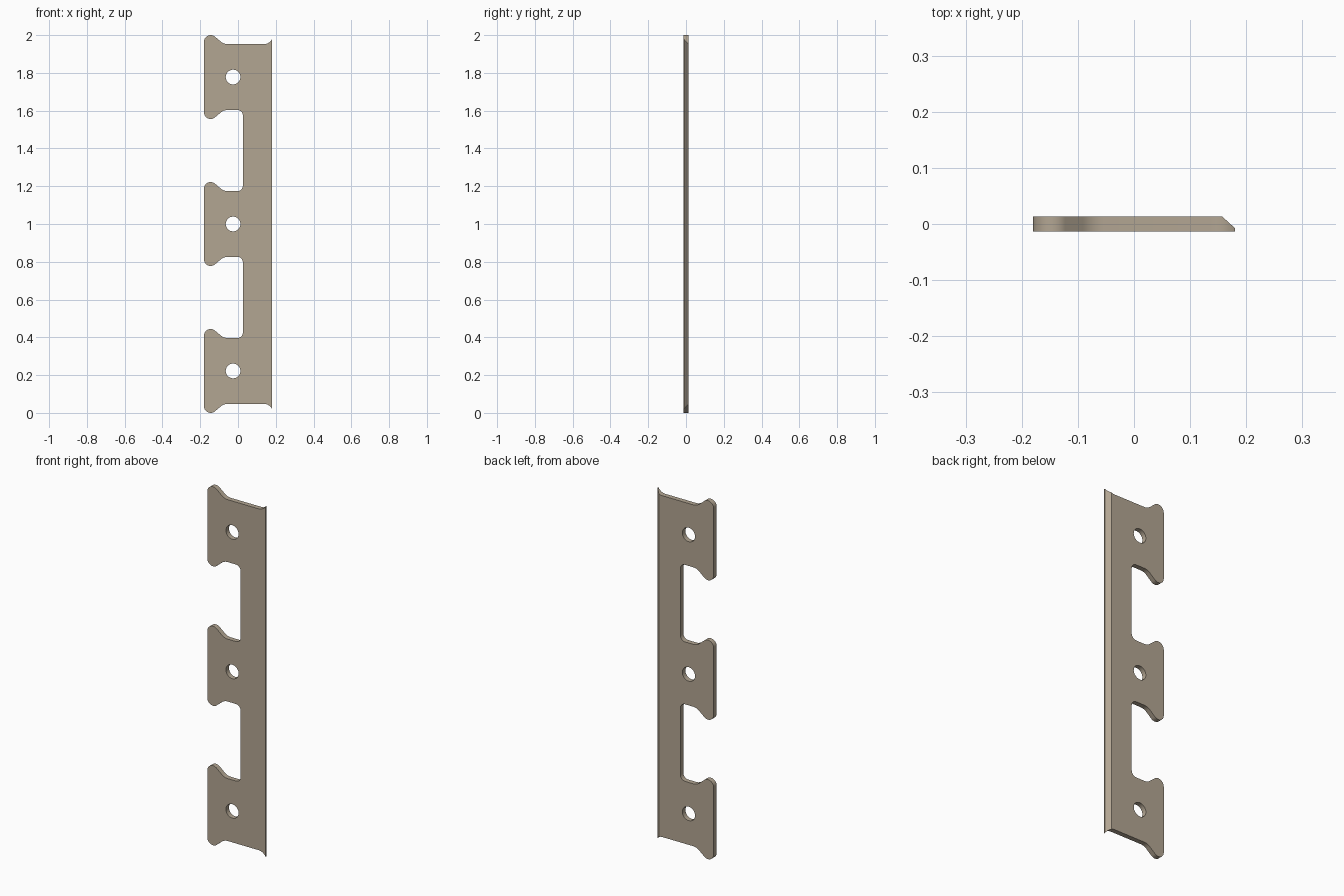
import bpy, bmesh, math
from mathutils import Vector

if "Cube" in bpy.data.objects:
    bpy.data.objects.remove(bpy.data.objects["Cube"])

T = 0.0135          # half thickness
PITCH = 0.778       # spacing of the tabs
TOP = 0.174         # tab centre to flat edge
HORN = 0.222        # tab centre to horn tip
HOLE_X, HOLE_R = -0.026, 0.039


def fillet(points, steps=8):
    """Round each (x, z, radius) corner of a closed polygon."""
    out, n = [], len(points)
    for i, (x, z, r) in enumerate(points):
        p = Vector((x, z))
        if r == 0:
            out.append(p)
            continue
        a = (Vector(points[i - 1][:2]) - p).normalized()
        b = (Vector(points[(i + 1) % n][:2]) - p).normalized()
        half = a.angle(b) / 2
        centre = p + (a + b).normalized() * r / math.sin(half)
        start = p + a * r / math.tan(half) - centre
        end = p + b * r / math.tan(half) - centre
        sweep = start.angle_signed(end)
        for k in range(steps + 1):
            t = -sweep * k / steps
            c, s = math.cos(t), math.sin(t)
            out.append(centre + Vector((start.x * c - start.y * s, start.x * s + start.y * c)))
    return out


def horn(c, s):
    """Horn corners from the outer edge inward; s is +1 up or -1 down."""
    return [(-0.18, c + s * HORN, 0.035), (-0.132, c + s * HORN, 0.035),
            (-0.075, c + s * TOP, 0.06)]


def flare(s):
    """Concave flare at the bevelled edge, running outward."""
    r, a = 0.05, math.radians(61)
    return [(0.18 - r * math.sin(a) + r * math.sin(a * k / 8),
             1 + s * (PITCH + TOP + r * (1 - math.cos(a * k / 8))), 0) for k in range(9)]


# Outline: three horned tabs joined by a spine, walked upward on the left
outline = []
for i in range(3):
    c = 1 + (i - 1) * PITCH
    if i > 0:
        outline.append((0.026, c - TOP, 0.03))
    outline += horn(c, -1)[::-1] + horn(c, 1)
    if i < 2:
        outline.append((0.026, c + TOP, 0.03))
outline += flare(1) + flare(-1)[::-1]

bm = bmesh.new()


def loop(pts):
    vs = [bm.verts.new((p[0], -T, p[1])) for p in pts]
    return [bm.edges.new((v, vs[(i + 1) % len(vs)])) for i, v in enumerate(vs)]


# Flat plate with three round holes
edges = loop(fillet(outline))
for i in range(3):
    edges += loop([(HOLE_X + HOLE_R * math.cos(k * math.tau / 40),
                    1 + (i - 1) * PITCH + HOLE_R * math.sin(k * math.tau / 40))
                   for k in range(40)])
bmesh.ops.triangle_fill(bm, edges=edges, use_beauty=True, use_dissolve=False, normal=(0, -1, 0))

# Thickness
ext = bmesh.ops.extrude_face_region(bm, geom=bm.faces[:])
bmesh.ops.translate(bm, vec=(0, 2 * T, 0),
                    verts=[g for g in ext["geom"] if isinstance(g, bmesh.types.BMVert)])

# Bevelled back edge on the right
bmesh.ops.bisect_plane(bm, geom=bm.verts[:] + bm.edges[:] + bm.faces[:], dist=1e-6,
                       plane_co=(0.157, T, 0), plane_no=(0.021, 0.023, 0), clear_outer=True)
bmesh.ops.holes_fill(bm, edges=[e for e in bm.edges if e.is_boundary], sides=0)
bmesh.ops.recalc_face_normals(bm, faces=bm.faces[:])

mesh = bpy.data.meshes.new("notched_plate")
bm.to_mesh(mesh)
bm.free()
plate = bpy.data.objects.new("notched_plate", mesh)
bpy.context.collection.objects.link(plate)

mat = bpy.data.materials.new("tan_metal")
mat.diffuse_color = (0.45, 0.38, 0.29, 1)
mat.use_nodes = True
mat.node_tree.nodes["Principled BSDF"].inputs["Base Color"].default_value = mat.diffuse_color
mesh.materials.append(mat)

bpy.context.view_layer.objects.active = plate
plate.select_set(True)
bpy.ops.object.shade_smooth_by_angle(angle=math.radians(30))
